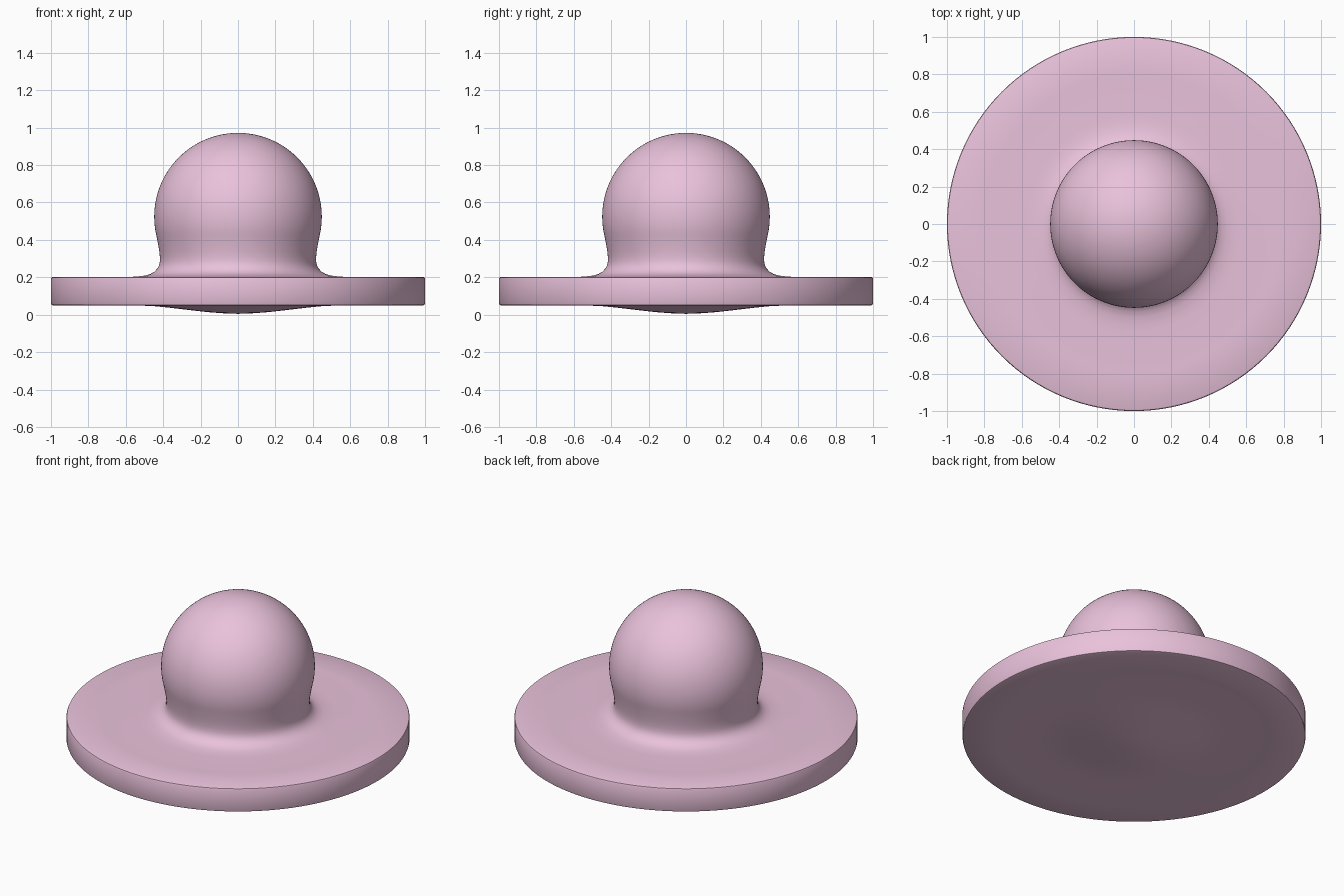
import bpy, bmesh, math

if "Cube" in bpy.data.objects:
    bpy.data.objects.remove(bpy.data.objects["Cube"])

SEGMENTS = 128
BALL_R, BALL_Z = 0.448, 0.524

# Underside bulge, disc rim, and blended neck (radius, height)
profile = [(0, 0.005), (0.05, 0.006), (0.1, 0.009), (0.15, 0.013), (0.2, 0.018),
           (0.26, 0.025), (0.32, 0.032), (0.38, 0.039), (0.44, 0.045),
           (0.5, 0.048), (0.58, 0.05), (0.8, 0.05), (0.99, 0.05),
           (0.997, 0.053), (1.0, 0.06), (1.0, 0.192), (0.997, 0.199),
           (0.99, 0.202), (0.8, 0.202), (0.58, 0.202), (0.54, 0.204), (0.5, 0.209),
           (0.47, 0.217), (0.447, 0.23), (0.431, 0.247), (0.422, 0.265),
           (0.418, 0.285), (0.418, 0.31), (0.421, 0.34), (0.427, 0.375)]

# Ball on top, as an arc from the neck to the pole
START, STEPS = math.radians(-14), 36
for i in range(STEPS + 1):
    a = START + (math.pi / 2 - START) * i / STEPS
    r = 0 if i == STEPS else BALL_R * math.cos(a)
    profile.append((r, BALL_Z + BALL_R * math.sin(a)))

# Revolve the profile around z
bm = bmesh.new()
verts = [bm.verts.new((r, 0, z)) for r, z in profile]
edges = [bm.edges.new(pair) for pair in zip(verts, verts[1:])]
bmesh.ops.spin(bm, geom=verts + edges, cent=(0, 0, 0), axis=(0, 0, 1),
               angle=2 * math.pi, steps=SEGMENTS, use_duplicate=False)
bmesh.ops.remove_doubles(bm, verts=bm.verts, dist=1e-4)
bmesh.ops.recalc_face_normals(bm, faces=bm.faces)
mesh = bpy.data.meshes.new("ball_on_disc")
bm.to_mesh(mesh)
bm.free()

body = bpy.data.objects.new("ball_on_disc", mesh)
bpy.context.collection.objects.link(body)
pink = bpy.data.materials.new("pink")
pink.diffuse_color = (0.82, 0.54, 0.71, 1)
pink.use_nodes = True
pink.node_tree.nodes["Principled BSDF"].inputs["Base Color"].default_value = pink.diffuse_color
mesh.materials.append(pink)

bpy.context.view_layer.objects.active = body
body.select_set(True)
bpy.ops.object.shade_smooth_by_angle(angle=math.radians(35))
